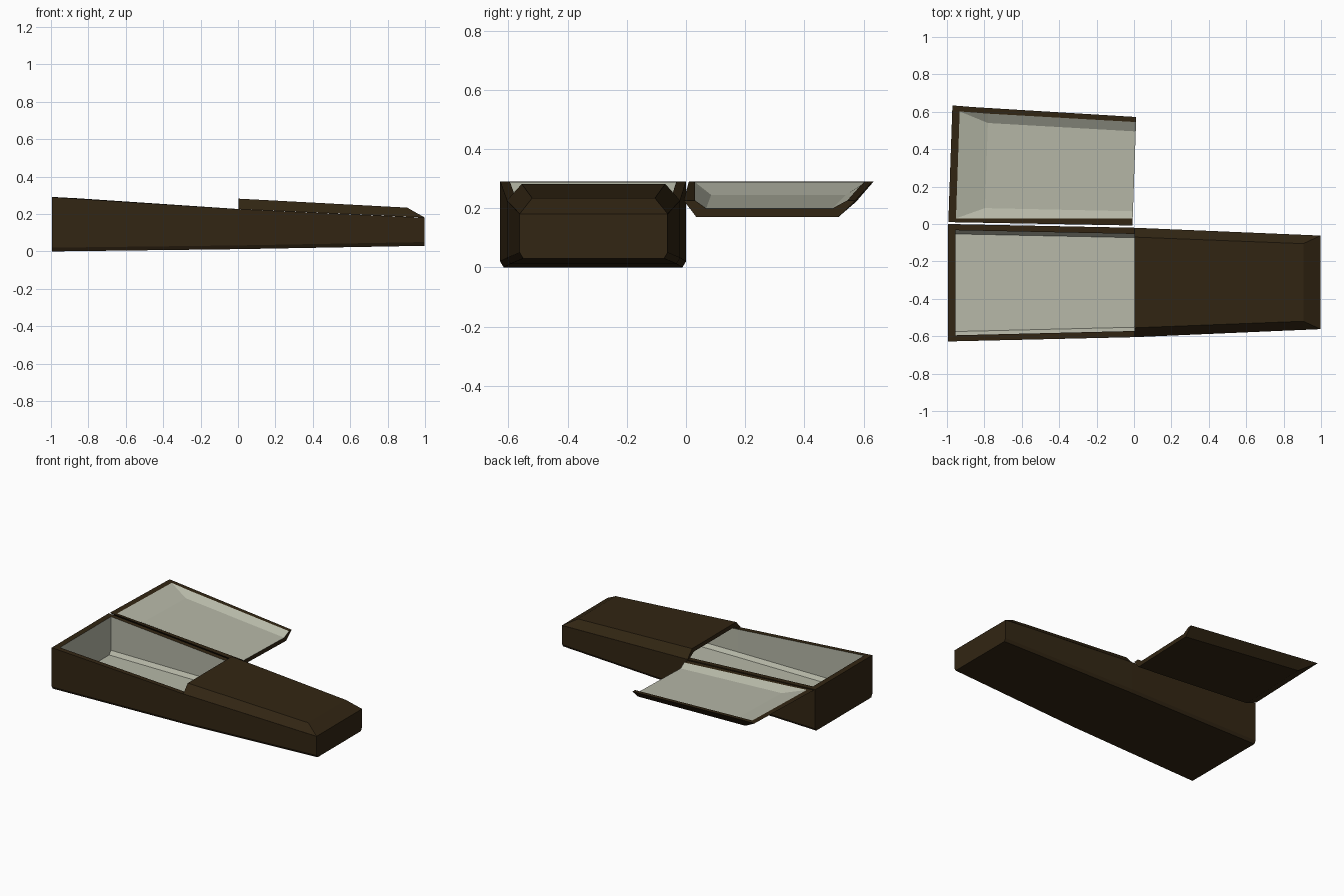
import bpy, bmesh

if "Cube" in bpy.data.objects:
    bpy.data.objects.remove(bpy.data.objects["Cube"])


def material(name, rgb):
    m = bpy.data.materials.new(name)
    m.diffuse_color = (*rgb, 1)
    m.use_nodes = True
    m.node_tree.nodes["Principled BSDF"].inputs["Base Color"].default_value = m.diffuse_color
    return m


WOOD = material("dark brown wood", (0.032, 0.019, 0.0065))
LINING = material("pale grey lining", (0.47, 0.48, 0.39))


def shell(name, rings, caps, is_lining):
    """Loft closed rings of points; caps are (ring number, point indices, slot)."""
    bm = bmesh.new()
    vs = [[bm.verts.new(p) for p in ring] for ring in rings]
    n = len(rings[0])
    for a, b in zip(vs, vs[1:]):
        for k in range(n):
            j = (k + 1) % n
            f = bm.faces.new((a[k], a[j], b[j], b[k]))
            f.material_index = int(is_lining(k))
    for r, idx, slot in caps:
        bm.faces.new([vs[r][i] for i in idx]).material_index = slot
    bmesh.ops.remove_doubles(bm, verts=bm.verts, dist=0.0005)
    bmesh.ops.dissolve_degenerate(bm, edges=bm.edges, dist=0.0001)
    bmesh.ops.recalc_face_normals(bm, faces=bm.faces)
    me = bpy.data.meshes.new(name)
    bm.to_mesh(me)
    bm.free()
    me.materials.append(WOOD)
    me.materials.append(LINING)
    ob = bpy.data.objects.new(name, me)
    bpy.context.collection.objects.link(ob)
    return ob


# Tapered box: x, inner x, front y, back y, bottom z, rim z
def box_ring(x, xi, y0, y1, z0, z1):
    w, c = 0.033, 0.012
    out = [(x, y0, z1), (x, y0, z0 + .02), (x, y0 + c, z0),
           (x, y1 - c, z0), (x, y1, z0 + .02), (x, y1, z1)]
    a, b = y0 + w, y1 - w
    zi = z1 - .001
    inn = [(xi, b, zi), (xi, b, z0 + .055), (xi, b - .02, z0 + .03),
           (xi, a + .02, z0 + .03), (xi, a, z0 + .055), (xi, a, zi)]
    return out + inn


rings = [box_ring(-.995, -.955, -.628, 0, 0, .29),
         box_ring(0, 0, -.605, -.02, .012, .226),
         box_ring(.998, .96, -.562, -.062, .03, .18)]
caps = []
for r in (0, 2):
    caps += [(r, range(6), 0), (r, range(6, 12), 1), (r, (0, 5, 6, 11), 0)]
shell("tapered_box", rings, caps, lambda k: 6 <= k <= 10)


# Hipped lid half: each line is x, rim y pair, rim z, plate y pair, plate z
def lid(name, outer, inner, skew=0.0):
    rings = []
    for o, i in zip(outer, inner):
        ring = []
        for x, r0, r1, zr, p0, p1, zp in (o, i):
            pts = [(r0, zr), (p0, zp), (p1, zp), (r1, zr)]
            if ring:
                pts.reverse()
            ring += [(x + skew * y, y, z) for y, z in pts]
        rings.append(ring)
    caps = [(0, (0, 1, 6, 7), 0), (0, (1, 2, 5, 6), 0), (0, (2, 3, 4, 5), 0),
            (2, (0, 3, 4, 7), 0)]
    return shell(name, rings, caps, lambda k: 4 <= k <= 6)


# Closed lid half over the foot end
lid("closed_lid",
    [(.002, -.605, -.02, .226, -.555, -.07, .282),
     (.905, -.566, -.058, .185, -.52, -.105, .234),
     (.998, -.562, -.062, .181, -.562, -.062, .181)],
    [(.002, -.58, -.045, .226, -.535, -.09, .254),
     (.82, -.545, -.08, .189, -.505, -.12, .212),
     (.96, -.535, -.09, .183, -.535, -.09, .183)])

# Open lid half, turned over on its hinge edge
lid("open_lid",
    [(-.008, -.008, .572, .226, .035, .515, .17),
     (-.88, .008, .625, .284, .055, .575, .222),
     (-.993, .01, .634, .29, .01, .634, .29)],
    [(-.008, .03, .545, .226, .068, .495, .199),
     (-.80, .03, .59, .277, .085, .54, .245),
     (-.953, .03, .602, .288, .03, .602, .288)],
    skew=0.035)
